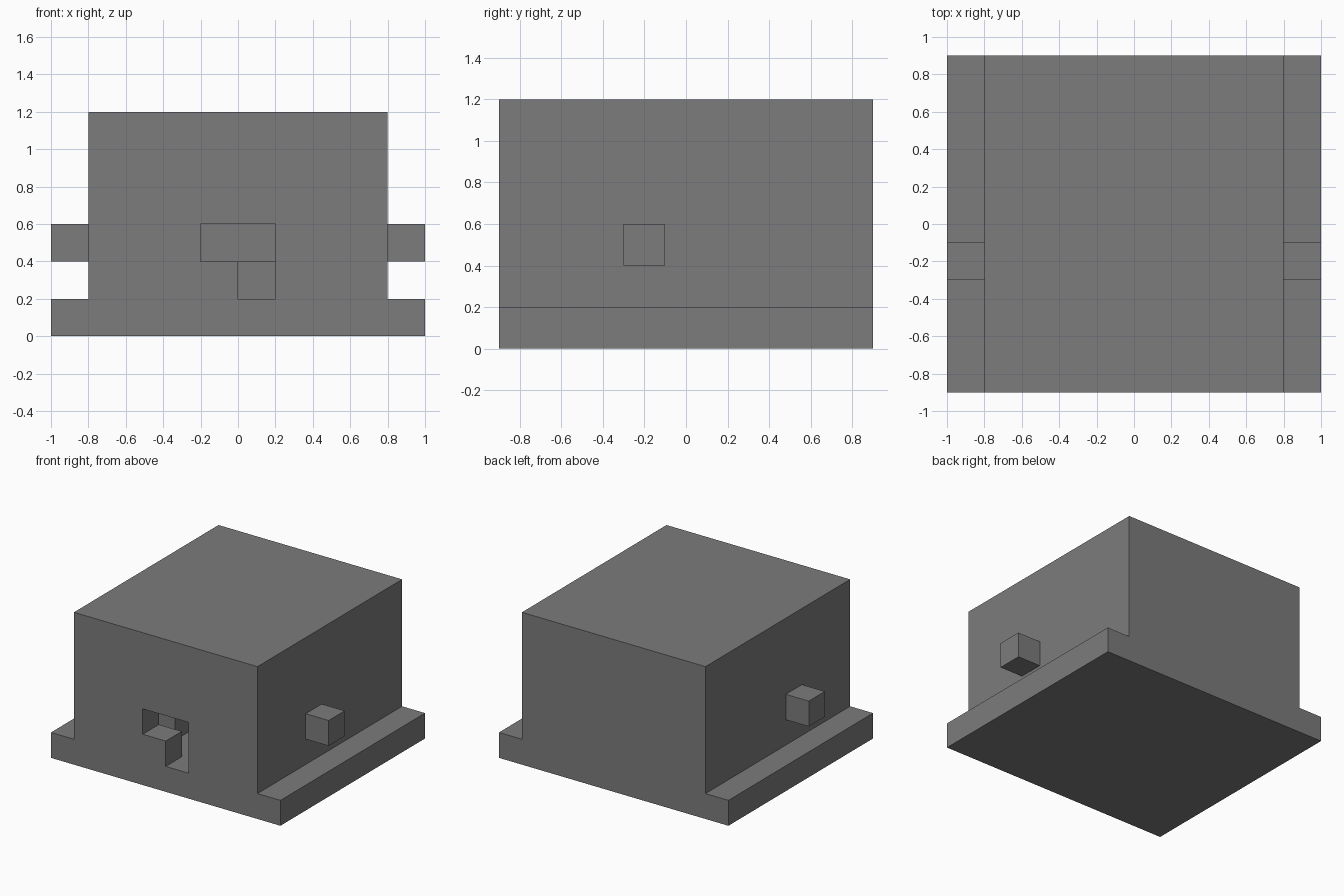
import bpy
import bmesh
from mathutils import Vector

default_cube = bpy.data.objects.get("Cube")
if default_cube:
    bpy.data.objects.remove(default_cube, do_unlink=True)

# One plain grey for every part
grey = bpy.data.materials.new("mid_grey")
grey.use_nodes = True
colour = (0.2, 0.2, 0.2, 1)
grey.diffuse_color = colour
grey.node_tree.nodes["Principled BSDF"].inputs["Base Color"].default_value = colour


def extrude_profile(name, points, y_start, y_end):
    """Extrude an (x, z) outline along y."""
    bm = bmesh.new()
    face = bm.faces.new([bm.verts.new((x, y_start, z)) for x, z in points])
    extruded = bmesh.ops.extrude_face_region(bm, geom=[face])["geom"]
    moved = [v for v in extruded if isinstance(v, bmesh.types.BMVert)]
    bmesh.ops.translate(bm, vec=Vector((0, y_end - y_start, 0)), verts=moved)
    bmesh.ops.recalc_face_normals(bm, faces=bm.faces)
    mesh = bpy.data.meshes.new(name)
    bm.to_mesh(mesh)
    bm.free()
    mesh.materials.append(grey)
    obj = bpy.data.objects.new(name, mesh)
    bpy.context.collection.objects.link(obj)
    return obj


def box(name, x, y, z):
    outline = [(x[0], z[0]), (x[1], z[0]), (x[1], z[1]), (x[0], z[1])]
    return extrude_profile(name, outline, *y)


def cut(target, cutter):
    """Subtract the cutter, then remove it."""
    mod = target.modifiers.new("cut", "BOOLEAN")
    mod.operation = "DIFFERENCE"
    mod.solver = "EXACT"
    mod.object = cutter
    cutter.hide_render = True
    bpy.context.view_layer.objects.active = target
    bpy.ops.object.modifier_apply(modifier=mod.name)
    bpy.data.objects.remove(cutter, do_unlink=True)


# Housing with a flange along each side
half = [(1, 0), (1, 0.2), (0.8, 0.2), (0.8, 1.2)]
housing = extrude_profile("housing", half + [(-x, z) for x, z in reversed(half)], -0.9, 0.9)

# Hollow inside and stepped opening in the front wall
cut(housing, box("cavity_cutter", (-0.6, 0.6), (-0.7, 0.7), (0.2, 1.0)))
opening = [(0, 0.2), (0.2, 0.2), (0.2, 0.6), (-0.2, 0.6), (-0.2, 0.4), (0, 0.4)]
cut(housing, extrude_profile("opening_cutter", opening, -1.0, -0.6))

# Sliding bolts through the side walls, resting on inner guide blocks
for side, s in (("left", 1), ("right", -1)):
    box(side + "_bolt", sorted((0, s)), (-0.3, -0.1), (0.4, 0.6))
    box(side + "_guide_block", sorted((s * 0.2, s * 0.6)), (-0.5, 0.1), (0.2, 0.4))
